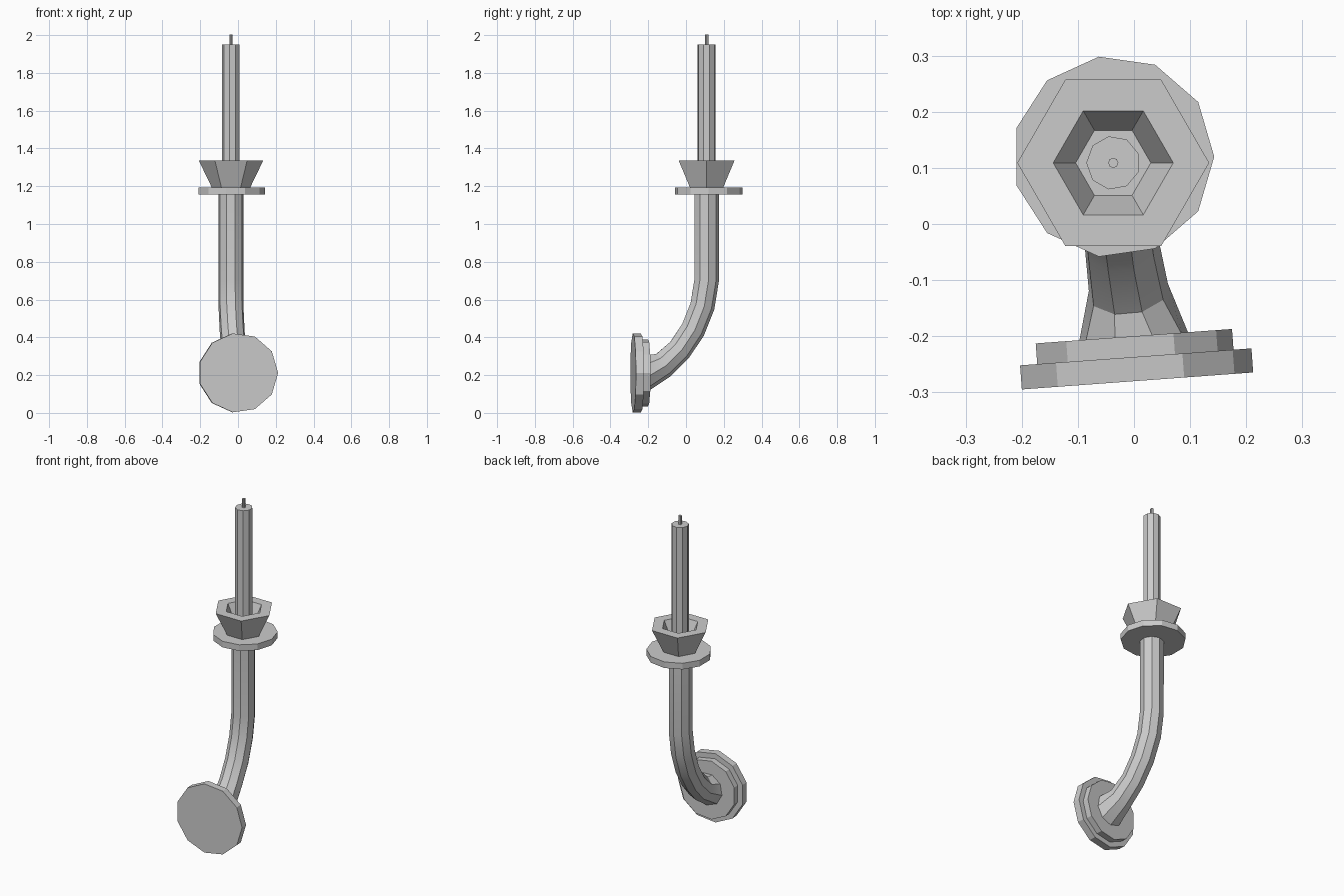
import bpy, bmesh, math
from mathutils import Vector

if "Cube" in bpy.data.objects:
    bpy.data.objects.remove(bpy.data.objects["Cube"])


def loft(name, rings):
    """Skin a list of vertex rings and cap both ends."""
    bm = bmesh.new()
    loops = [[bm.verts.new(p) for p in ring] for ring in rings]
    n = len(loops[0])
    for a, b in zip(loops, loops[1:]):
        for i in range(n):
            j = (i + 1) % n
            bm.faces.new((a[i], a[j], b[j], b[i]))
    bm.faces.new(loops[0])
    bm.faces.new(loops[-1])
    bmesh.ops.recalc_face_normals(bm, faces=bm.faces)
    mesh = bpy.data.meshes.new(name)
    bm.to_mesh(mesh)
    bm.free()
    obj = bpy.data.objects.new(name, mesh)
    bpy.context.collection.objects.link(obj)
    return obj


def ring(center, u, v, radius, sides):
    return [center + radius * (u * math.cos(a) + v * math.sin(a))
            for a in (math.tau * i / sides for i in range(sides))]


X, Y, Z = Vector((1, 0, 0)), Vector((0, 1, 0)), Vector((0, 0, 1))


def turned(name, x, y, profile, sides, u=X):
    """Upright turned part from (radius, z) pairs, first vertex towards u."""
    v = Z.cross(u)
    return loft(name, [ring(Vector((x, y, z)), u, v, r, sides) for r, z in profile])


# Wall plate: two stacked discs, turned slightly about z
tilt = math.radians(4.2)
across = Vector((math.cos(tilt), math.sin(tilt), 0))
back = Vector((-math.sin(tilt), math.cos(tilt), 0))
plate_center = Vector((0.002, -0.28, 0.212))
for name, radius, start, end in (("wall_plate", 0.211, 0, 0.043),
                                 ("wall_plate_step", 0.179, 0.043, 0.08)):
    loft(name, [ring(plate_center + back * d, across, Z, radius, 11) for d in (start, end)])

# Curved arm, flared where it meets the plate: (x, y, z, radius)
path = [(0.0, -0.205, 0.212, 0.10), (-0.01, -0.12, 0.255, 0.072),
        (-0.023, -0.035, 0.335, 0.067), (-0.031, 0.035, 0.44, 0.067),
        (-0.037, 0.085, 0.565, 0.067), (-0.038, 0.107, 0.70, 0.067),
        (-0.038, 0.107, 1.16, 0.067)]
pts = [Vector(p[:3]) for p in path]
sections = []
for i, p in enumerate(pts):
    if i == 0:
        t = back
    elif i == len(pts) - 1:
        t = Z
    else:
        t = ((p - pts[i - 1]).normalized() + (pts[i + 1] - p).normalized()).normalized()
    outer = t.cross(X).normalized()
    sections.append(ring(p, outer, t.cross(outer), path[i][3], 9))
arm = loft("arm", sections)
bpy.context.view_layer.objects.active = arm
arm.select_set(True)
bpy.ops.object.shade_smooth_by_angle(angle=math.radians(30))

# Drip tray, hollow six-sided cup, candle and wick
cx, cy = -0.037, 0.109
turned("drip_tray", cx, 0.12, [(0.18, 1.155), (0.18, 1.192)], 11)
turned("candle_cup", cx, cy, [(0.10, 1.19), (0.171, 1.337), (0.107, 1.337), (0.067, 1.25)], 6)
turned("candle", cx, cy, [(0.048, 1.24), (0.048, 1.95)], 9, -X)
turned("wick", cx, cy, [(0.009, 1.94), (0.009, 2.003)], 8)
